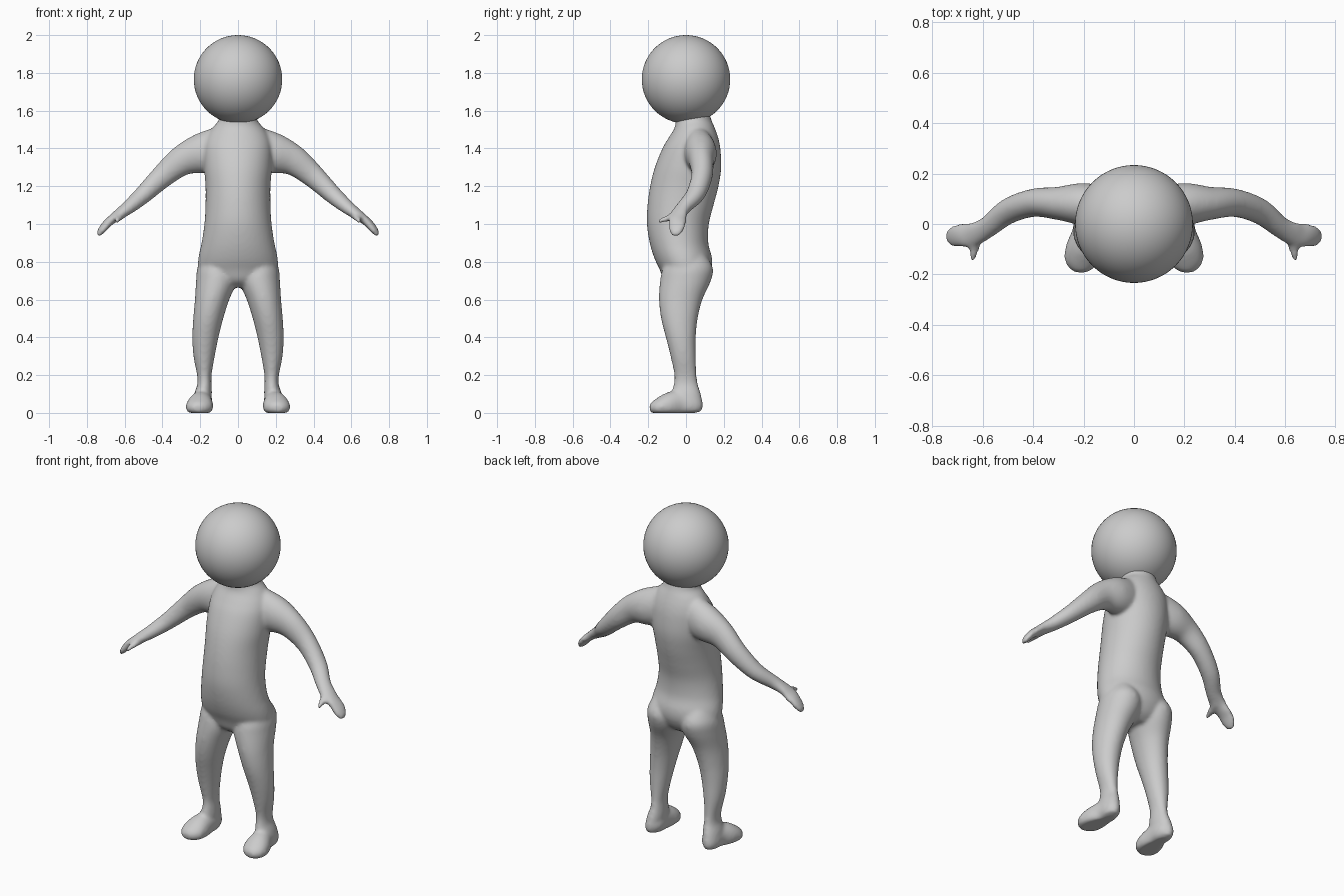
import bpy, math
from mathutils import Vector

grey = bpy.data.materials.new("grey")
grey.diffuse_color = (0.6, 0.6, 0.6, 1)


def smooth_rows(rows, steps=5):
    """Catmull-Rom interpolation of section rows."""
    out = []
    for i in range(len(rows) - 1):
        p = [rows[max(i - 1, 0)], rows[i], rows[i + 1], rows[min(i + 2, len(rows) - 1)]]
        for k in range(steps):
            t = k / steps
            out.append([0.5 * (2 * b + (c - a) * t + (2 * a - 5 * b + 4 * c - d) * t * t
                               + (3 * b - a - 3 * c + d) * t ** 3)
                        for a, b, c, d in zip(*p)])
    return out + [list(rows[-1])]


def skin(verts, faces, rings):
    """Close a stack of equal rings into a solid."""
    n, base = len(rings[0]), len(verts)
    for r in rings:
        verts.extend(r)
    for i in range(len(rings) - 1):
        for j in range(n):
            a, b = base + i * n, base + (i + 1) * n
            k = (j + 1) % n
            faces.append((a + j, a + k, b + k, b + j))
    faces.append([base + j for j in reversed(range(n))])
    faces.append([base + (len(rings) - 1) * n + j for j in range(n)])


def column(verts, faces, rows, side=1, n=40):
    """Upright form; rows are z, x min, x max, y front, y back."""
    rings = []
    for z, x0, x1, y0, y1 in smooth_rows(rows):
        rings.append([(side * ((x0 + x1) / 2 + (x1 - x0) / 2 * math.cos(2 * math.pi * j / n)),
                       (y0 + y1) / 2 + (y1 - y0) / 2 * math.sin(2 * math.pi * j / n), z)
                      for j in range(n)])
    if side < 0:
        rings = [r[::-1] for r in rings]
    skin(verts, faces, rings)


def limb(verts, faces, rows, side=1, n=32):
    """Form along a path; rows are x, y, z, sideways radius, upright radius."""
    rows = smooth_rows(rows)
    pts = [Vector(r[:3]) for r in rows]
    rings = []
    for i, r in enumerate(rows):
        d = (pts[min(i + 1, len(pts) - 1)] - pts[max(i - 1, 0)]).normalized()
        h = d.cross(Vector((0, 0, 1))).normalized()
        v = h.cross(d)
        ring = []
        for j in range(n):
            a = 2 * math.pi * j / n
            p = pts[i] + h * r[3] * math.cos(a) + v * r[4] * math.sin(a)
            ring.append((side * p.x, p.y, max(p.z, 0.0)))
        rings.append(ring if side > 0 else ring[::-1])
    skin(verts, faces, rings)


torso = [(z, -w, w, f, b) for z, w, f, b in (
    (0.665, 0.09, -0.07, 0.06), (0.70, 0.16, -0.115, 0.105), (0.76, 0.208, -0.14, 0.135),
    (0.82, 0.21, -0.168, 0.138), (0.90, 0.193, -0.192, 0.118), (1.00, 0.178, -0.207, 0.121),
    (1.10, 0.172, -0.204, 0.146), (1.20, 0.172, -0.19, 0.172), (1.30, 0.18, -0.165, 0.187),
    (1.40, 0.18, -0.125, 0.182), (1.46, 0.165, -0.09, 0.17), (1.51, 0.135, -0.06, 0.152),
    (1.55, 0.102, -0.055, 0.135), (1.60, 0.10, -0.055, 0.12), (1.64, 0.09, -0.05, 0.10))]
leg = [(0.005, 0.155, 0.23, -0.06, 0.08), (0.04, 0.145, 0.24, -0.07, 0.09),
       (0.10, 0.138, 0.232, -0.075, 0.079), (0.15, 0.14, 0.216, -0.066, 0.064),
       (0.20, 0.14, 0.217, -0.062, 0.056), (0.30, 0.123, 0.236, -0.082, 0.052),
       (0.40, 0.103, 0.242, -0.107, 0.052), (0.50, 0.078, 0.237, -0.132, 0.062),
       (0.60, 0.046, 0.228, -0.143, 0.087), (0.70, 0.004, 0.222, -0.137, 0.132),
       (0.77, 0.008, 0.214, -0.12, 0.142), (0.84, 0.05, 0.18, -0.07, 0.10)]
foot = [(0.185, 0.07, 0.03, 0.03, 0.035), (0.186, 0.03, 0.045, 0.05, 0.06),
        (0.190, -0.03, 0.05, 0.055, 0.07), (0.200, -0.09, 0.04, 0.069, 0.068),
        (0.207, -0.14, 0.03, 0.070, 0.052), (0.209, -0.173, 0.025, 0.052, 0.036),
        (0.209, -0.192, 0.022, 0.024, 0.018)]
arm = [(0.08, 0.06, 1.40, 0.08, 0.12), (0.20, 0.078, 1.372, 0.085, 0.105),
       (0.30, 0.082, 1.333, 0.066, 0.080), (0.40, 0.084, 1.252, 0.056, 0.062),
       (0.50, 0.050, 1.157, 0.051, 0.048), (0.58, -0.012, 1.088, 0.043, 0.036),
       (0.64, -0.042, 1.045, 0.048, 0.027), (0.69, -0.046, 1.005, 0.047, 0.023),
       (0.722, -0.052, 0.967, 0.040, 0.019), (0.741, -0.056, 0.938, 0.020, 0.011)]
thumb = [(0.62, -0.03, 1.045, 0.025, 0.02), (0.632, -0.085, 1.033, 0.023, 0.018),
         (0.638, -0.12, 1.022, 0.016, 0.014), (0.642, -0.148, 1.014, 0.010, 0.010)]

# Body: overlapping forms fused into one smooth skin
verts, faces = [], []
column(verts, faces, torso)
for s in (1, -1):
    column(verts, faces, leg, s)
    for rows in (foot, arm, thumb):
        limb(verts, faces, rows, s)
mesh = bpy.data.meshes.new("body")
mesh.from_pydata(verts, [], faces)
body = bpy.data.objects.new("body", mesh)
bpy.context.collection.objects.link(body)
mesh.materials.append(grey)
fuse = body.modifiers.new("fuse", 'REMESH')
fuse.mode = 'VOXEL'
fuse.voxel_size = 0.0095
fuse.use_smooth_shade = True
soft = body.modifiers.new("soften", 'SMOOTH')
soft.factor = 0.5
soft.iterations = 10

# Head: plain ball
bpy.ops.mesh.primitive_uv_sphere_add(segments=64, ring_count=32, radius=0.234,
                                     location=(0, 0, 1.766))
head = bpy.context.object
head.name = "head"
head.data.materials.append(grey)
bpy.ops.object.shade_smooth()
